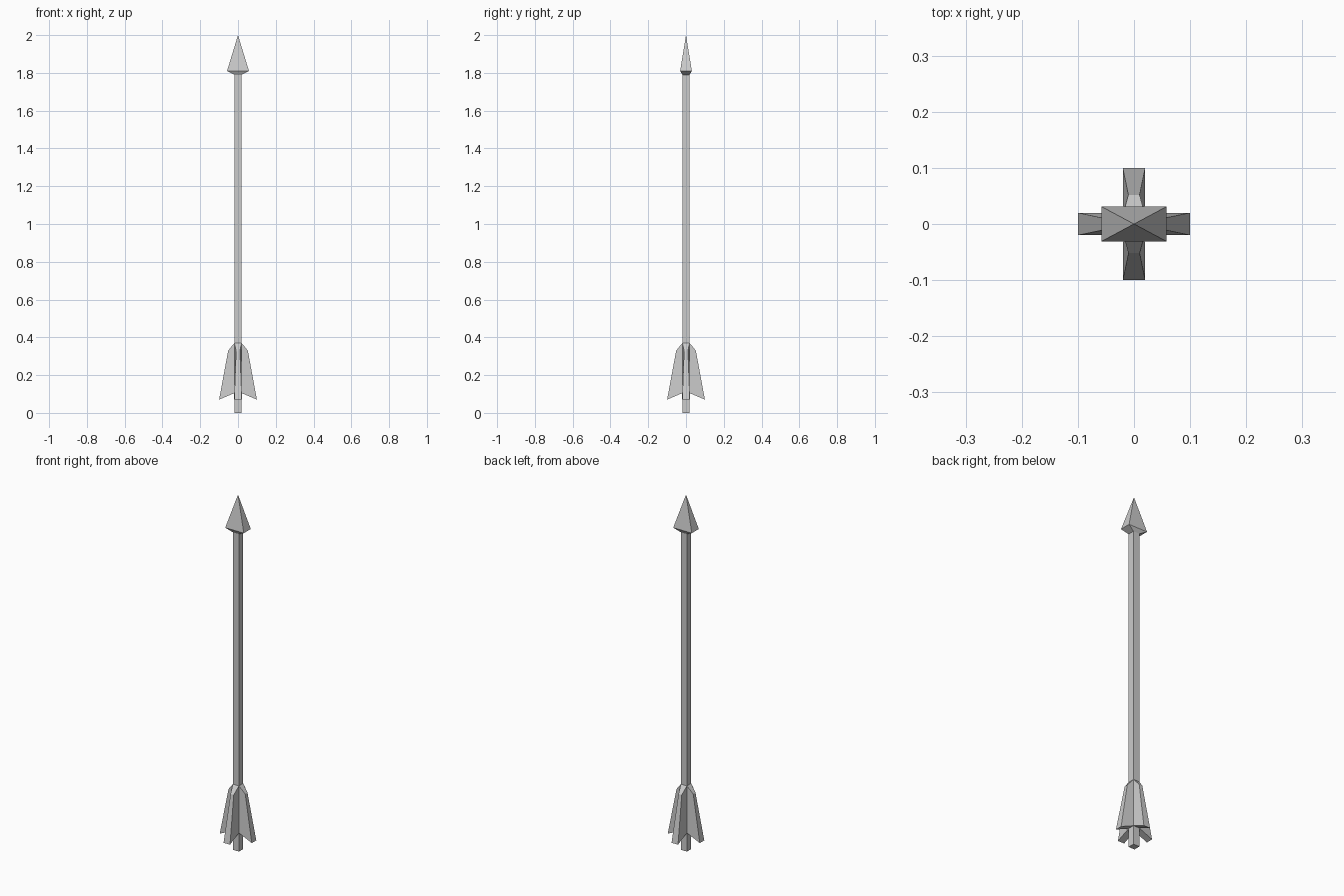
import bpy, bmesh

if "Cube" in bpy.data.objects:
    bpy.data.objects.remove(bpy.data.objects["Cube"])

S = 0.019  # shaft half width


def ring(bm, hx, hy, z):
    return [bm.verts.new((sx * hx, sy * hy, z))
            for sx, sy in ((-1, -1), (1, -1), (1, 1), (-1, 1))]


def bridge(bm, low, high):
    return [bm.faces.new((low[i], low[(i + 1) % 4], high[(i + 1) % 4], high[i]))
            for i in range(4)]


def finish(bm, name):
    bmesh.ops.recalc_face_normals(bm, faces=bm.faces)
    mesh = bpy.data.meshes.new(name)
    bm.to_mesh(mesh)
    bm.free()
    bpy.context.collection.objects.link(bpy.data.objects.new(name, mesh))


# square shaft, with four fins pulled out of the band near its lower end
bm = bmesh.new()
rings = [ring(bm, S, S, z) for z in (0, 0.105, 0.37, 1.79)]
bm.faces.new(rings[0][::-1])
bands = [bridge(bm, a, b) for a, b in zip(rings, rings[1:])]
bm.normal_update()
for face in bands[1]:
    n = face.normal.copy()
    fin = bmesh.ops.extrude_discrete_faces(bm, faces=[face])["faces"][0]
    for v in fin.verts:
        top = v.co.z > 0.2
        side = v.co - n * v.co.dot(n)
        side.z = 0
        reach, half, z = (0.052, 0.010, 0.33) if top else (0.10, 0.020, 0.07)
        v.co = n * reach + side.normalized() * half
        v.co.z = z
finish(bm, "shaft_and_fletching")

# flattened pyramid head with a short bevel down to the shaft
bm = bmesh.new()
low, wide = ring(bm, S, S, 1.79), ring(bm, 0.058, 0.031, 1.81)
bridge(bm, low, wide)
tip = bm.verts.new((0, 0, 2))
for i in range(4):
    bm.faces.new((wide[i], wide[(i + 1) % 4], tip))
finish(bm, "arrow_head")
